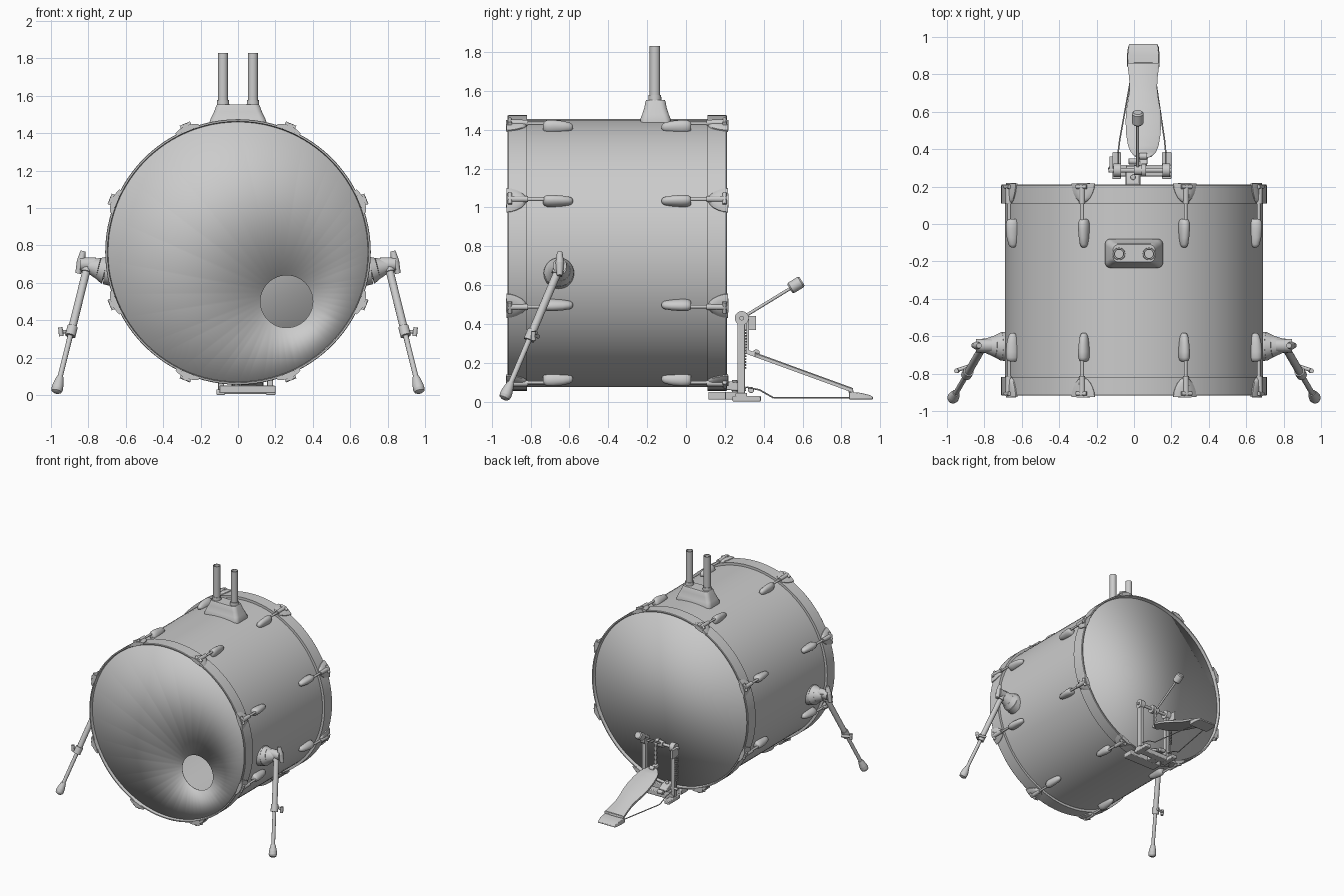
import bpy, bmesh
from math import sin, cos, pi, sqrt
from mathutils import Vector, Matrix

if "Cube" in bpy.data.objects:
    bpy.data.objects.remove(bpy.data.objects["Cube"])

CZ, CY = 0.765, -0.354      # drum axis height, drum middle along y


def finish(name, bm, angle=35, bevel=0):
    bmesh.ops.recalc_face_normals(bm, faces=bm.faces)
    me = bpy.data.meshes.new(name)
    bm.to_mesh(me)
    bm.free()
    ob = bpy.data.objects.new(name, me)
    bpy.context.collection.objects.link(ob)
    if bevel:
        m = ob.modifiers.new("bevel", 'BEVEL')
        m.width, m.segments, m.limit_method = bevel, 2, 'ANGLE'
    bpy.ops.object.select_all(action='DESELECT')
    ob.select_set(True)
    bpy.context.view_layer.objects.active = ob
    bpy.ops.object.shade_smooth_by_angle(angle=angle * pi / 180)
    return ob


def loft(bm, sections, closed=False):
    rows = [[bm.verts.new(p) for p in s] for s in sections]
    n = len(rows[0])
    pairs = list(zip(rows, rows[1:])) + ([(rows[-1], rows[0])] if closed else [])
    for a, b in pairs:
        for i in range(n):
            j = (i + 1) % n
            bm.faces.new((a[i], a[j], b[j], b[i]))
    if not closed:
        bm.faces.new(rows[0])
        bm.faces.new(rows[-1])


def tube(bm, p, q, r1, r2=None, n=20):
    p, q = Vector(p), Vector(q)
    d = q - p
    m = Matrix.Translation((p + q) / 2) @ d.to_track_quat('Z', 'Y').to_matrix().to_4x4()
    bmesh.ops.create_cone(bm, cap_ends=True, segments=n, radius1=r1,
                          radius2=r1 if r2 is None else r2, depth=d.length, matrix=m)


def chain_tube(bm, pts, n=20):
    # pts: (x, y, z, radius) along a path
    for a, b in zip(pts, pts[1:]):
        tube(bm, a[:3], b[:3], a[3], b[3], n)


def box(bm, lo, hi):
    lo, hi = Vector(lo), Vector(hi)
    m = Matrix.Translation((lo + hi) / 2) @ Matrix.Diagonal((*(hi - lo), 1))
    bmesh.ops.create_cube(bm, size=1, matrix=m)


def polar(a, r, y):
    return Vector((r * sin(a), y, CZ + r * cos(a)))


def ring(r, y, n=96):
    return [polar(2 * pi * i / n, r, y) for i in range(n)]


# drum shell
bm = bmesh.new()
loft(bm, [ring(.69, -.87), ring(.69, .16), ring(.675, .16), ring(.675, -.87)], True)
finish("drum_shell", bm)

# hoops at both ends
for name, s in (("front_hoop", -1), ("back_hoop", 1)):
    bm = bmesh.new()
    prof = [(.71, .464), (.71, .56), (.707, .564), (.699, .564), (.697, .56), (.685, .464)]
    loft(bm, [ring(r, CY + s * d) for r, d in prof], True)
    finish(name, bm)

# drum heads; the front one has a round port
for name, y, port in (("front_head", -.895, True), ("back_head", .185, False)):
    bm = bmesh.new()
    loops = [ring(.7, y)]
    if port:
        loops.append([(.26 + .14 * cos(2 * pi * i / 48), y, .5 + .14 * sin(2 * pi * i / 48))
                      for i in range(48)])
    edges = []
    for lp in loops:
        vs = [bm.verts.new(p) for p in lp]
        edges += [bm.edges.new((vs[i - 1], vs[i])) for i in range(len(vs))]
    bmesh.ops.triangle_fill(bm, edges=edges, use_beauty=True)
    ob = finish(name, bm)
    ob.modifiers.new("thickness", 'SOLIDIFY').thickness = .004

# lugs, tension rods and claws: eight round each end
lugs, rods, claws = bmesh.new(), bmesh.new(), bmesh.new()
LUG = [(.228, .006, .006), (.232, .014, .014), (.245, .021, .022), (.28, .026, .03),
       (.33, .03, .035), (.36, .029, .034), (.376, .023, .028), (.381, .014, .02)]
CLAW = [(.468, .01), (.478, .026), (.495, .042), (.52, .055), (.545, .063), (.571, .066)]
for k in range(8):
    a = (k + .5) * pi / 4
    rad, tan = Vector((sin(a), 0, cos(a))), Vector((cos(a), 0, -sin(a)))
    for s in (-1, 1):
        def at(u, r, d):
            return Vector((0, CY + s * d, CZ)) + rad * r + tan * u
        loft(lugs, [[at(w * cos(t), .70 + h * max(-.6, 1.15 * sin(t)), d)
                     for t in [2 * pi * i / 20 for i in range(20)]] for d, w, h in LUG])
        tube(rods, at(0, .722, .37), at(0, .722, .50), .009, n=12)
        sections = []
        for d, hw in CLAW:
            us = [hw * (i / 5 - 1) for i in range(11)]
            top = [polar(a + u / .71, .716 + .014 * (1 - (u / hw) ** 2), CY + s * d) for u in us]
            low = [polar(a + u / .71, .704, CY + s * d) for u in reversed(us)]
            sections.append(top + low)
        loft(claws, sections)
        tube(claws, at(0, .726, .46), at(0, .726, .565), .015, .017, 16)
        tube(rods, at(-.03, .732, .553), at(.03, .732, .553), .011, n=12)
        # lip hooked over the hoop edge
        loft(claws, [[at(-.035, .698, d), at(.035, .698, d), at(.03, .728, d), at(-.03, .728, d)]
                     for d in (.56, .573)])
finish("lugs", lugs, 50)
finish("tension_rods", rods)
finish("claws", claws)

# tom mount block on top of the shell, flared at the foot
bm = bmesh.new()


def rounded(hx, hy, z, r):
    pts = []
    for q, (sx, sy) in enumerate(((1, 1), (-1, 1), (-1, -1), (1, -1))):
        for i in range(6):
            t = (q + i / 5) * pi / 2
            x, y = sx * (hx - r) + r * cos(t), sy * (hy - r) + r * sin(t)
            # the lowest part follows the round shell
            zz = z if z > 1.47 else z - .69 + sqrt(.69 ** 2 - x * x)
            pts.append((x, -.157 + y, zz))
    return pts


loft(bm, [rounded(.155, .078, 1.445, .03), rounded(.155, .078, 1.468, .03),
          rounded(.145, .068, 1.48, .03), rounded(.128, .057, 1.515, .03),
          rounded(.117, .052, 1.545, .03), rounded(.112, .047, 1.553, .028)])
finish("tom_mount", bm)
for s, name in ((-1, "left_tom_tube"), (1, "right_tom_tube")):
    bm = bmesh.new()
    x = s * .08
    tube(bm, (x, -.16, 1.54), (x, -.16, 1.578), .034, .032, 32)
    # open-ended pipe
    prof = [(.027, 1.57), (.027, 1.83), (.022, 1.83), (.022, 1.57)]
    loft(bm, [[(x + r * cos(2 * pi * i / 32), -.16 + r * sin(2 * pi * i / 32), z)
               for i in range(32)] for r, z in prof], True)
    finish(name, bm)

# spurs: bracket, clamp, wing bolt, two-stage leg and rubber foot
for s, side in ((-1, "left"), (1, "right")):
    bm = bmesh.new()
    chain_tube(bm, [(s * .66, -.655, .66, .08), (s * .71, -.654, .668, .076),
                    (s * .745, -.653, .677, .058), (s * .80, -.65, .69, .036)], 32)
    tube(bm, (s * .76, -.65, .70), (s * .845, -.65, .70), .036)
    finish(side + "_spur_bracket", bm)
    bm = bmesh.new()
    chain_tube(bm, [(s * .828, -.65, .77, .014), (s * .84, -.65, .715, .022),
                    (s * .855, -.65, .65, .015)])
    chain_tube(bm, [(s * .88, -.76, .335, .01), (s * .955, -.785, .34, .01)], 12)
    tube(bm, (s * .945, -.785, .315), (s * .95, -.785, .362), .012)
    finish(side + "_spur_wing_bolts", bm)
    bm = bmesh.new()
    top, foot = Vector((s * .797, -.638, .72)), Vector((s * .972, -.938, .012))

    def on(t):
        return top.lerp(foot, t)
    tube(bm, on(0), on(.53), .021)
    tube(bm, on(0), on(.09), .029)
    tube(bm, on(.50), on(.57), .028)
    tube(bm, on(.55), on(.95), .014)
    finish(side + "_spur_leg", bm)
    bm = bmesh.new()
    chain_tube(bm, [(*on(t), r) for t, r in ((.88, .018), (.90, .022), (.94, .029),
                                            (.97, .031), (.99, .027), (1.0, .014))])
    finish(side + "_spur_foot", bm)

# pedal frame: cross bar, feet, stem under the hoop and posts
bm = bmesh.new()
box(bm, (-.1, .255, .005), (.2, .315, .045))
box(bm, (.15, .24, 0), (.2, .385, .03))
box(bm, (-.115, .24, 0), (-.07, .385, .03))
box(bm, (-.1, .115, .01), (.2, .205, .05))
box(bm, (-.045, .2, .01), (.035, .28, .05))
for x in (-.09, .172):
    box(bm, (x - .016, .265, .02), (x + .016, .305, .43))
finish("pedal_frame", bm, bevel=.005)

# hoop clamp with its screw
bm = bmesh.new()
loft(bm, [[(x, y, z) for y, z in ((.17, .075), (.215, .105), (.26, .1), (.31, .075), (.31, .055),
                                  (.2, .06))] for x in (-.04, .03)])
tube(bm, (-.005, .25, .03), (-.005, .25, .112), .014)
tube(bm, (-.03, .335, .06), (.02, .335, .06), .016)
finish("hoop_clamp", bm, bevel=.004)

# axle, bearings, cam
bm = bmesh.new()
tube(bm, (-.135, .287, .43), (.2, .287, .43), .012)
for x, r in ((-.09, .036), (.172, .036), (.02, .026)):
    tube(bm, (x - .02, .287, .43), (x + .02, .287, .43), r, n=28)
tube(bm, (.04, .287, .43), (.065, .287, .43), .034, n=28)
box(bm, (-.13, .275, .37), (-.112, .36, .44))
finish("pedal_axle", bm)

# drive chain
bm = bmesh.new()
for i in range(9):
    z = .26 + i * .0185
    w = .012 if i % 2 else .008
    box(bm, (.052 - w, .312, z - .002), (.052 + w, .324, z + .017))
finish("pedal_chain", bm)

# return spring
cu = bpy.data.curves.new("pedal_spring", 'CURVE')
cu.dimensions, cu.bevel_depth, cu.bevel_resolution = '3D', .0035, 1
sp = cu.splines.new('POLY')
sp.points.add(168)
for i, p in enumerate(sp.points):
    t = i / 168
    p.co = (-.121 + .014 * cos(t * 28 * pi), .295 + .014 * sin(t * 28 * pi), .17 + .21 * t, 1)
bpy.context.collection.objects.link(bpy.data.objects.new("pedal_spring", cu))
bm = bmesh.new()
tube(bm, (-.121, .295, .09), (-.121, .295, .18), .005, n=10)
tube(bm, (-.07, .295, .1), (-.135, .295, .1), .01, n=12)
finish("spring_anchor", bm)

# beater
bm = bmesh.new()
hub, tip = Vector((.02, .287, .43)), Vector((.02, .565, .60))
tube(bm, hub, tip, .008, n=12)
finish("beater_rod", bm)
bm = bmesh.new()
ax = Vector((0, -.52, .85)).normalized()
cross = Vector((0, .85, .52)).normalized()
chain_tube(bm, [(*(tip + cross * t), r) for t, r in ((-.036, .024), (-.028, .031), (.03, .031),
                                                    (.038, .024))], 28)
finish("beater_head", bm)

# footboard: waisted outline on a slope
bm = bmesh.new()
BOARD = [(.31, .02), (.355, .024), (.36, .045), (.385, .068), (.42, .082), (.48, .092), (.55, .095),
         (.61, .091), (.67, .08), (.73, .073), (.79, .077), (.86, .086)]
loft(bm, [[(.05 + sx * hw, y, .258 - .364 * (y - .31) + dz)
           for sx, dz in ((-1, -.012), (1, -.012), (1, .006), (.85, .012), (-.85, .012), (-1, .006))]
          for y, hw in BOARD])
tube(bm, (.03, .362, .25), (.07, .362, .25), .018)
finish("footboard", bm)

# heel plate and hinge
bm = bmesh.new()
loft(bm, [[(.05 - w, y, .012), (.05 + w, y, .012), (.05 + w * .95, y, z), (.05 - w * .95, y, z)]
          for y, w, z in ((.84, .087, .05), (.90, .088, .045), (.945, .083, .034), (.962, .076, .024))])
tube(bm, (0, .85, .052), (.1, .85, .052), .013)
finish("heel_plate", bm, bevel=.003)

# wire stays joining the heel to the frame
bm = bmesh.new()
for x0, x1 in ((-.085, .0), (.17, .1)):
    chain_tube(bm, [(x0, .31, .075, .004), (x0, .38, .06, .004), (x0 * .9 + x1 * .1, .45, .02, .004),
                    (x1, .87, .02, .004)], 8)
finish("wire_stays", bm)
